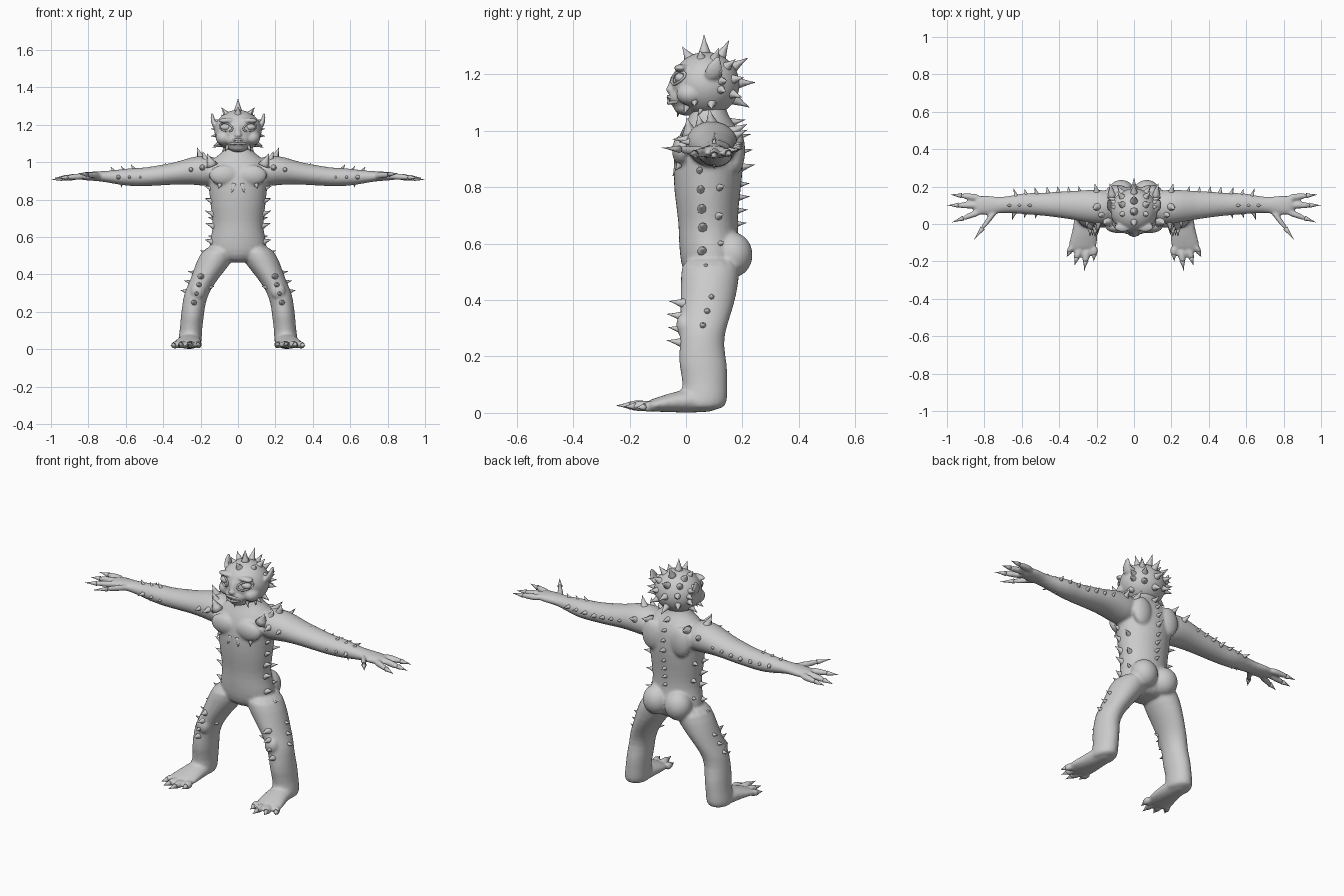
import bpy, bmesh, math, random
from mathutils import Vector, Matrix

if "Cube" in bpy.data.objects:
    bpy.data.objects.remove(bpy.data.objects["Cube"])
random.seed(4)
X, Y, Z = Vector((1, 0, 0)), Vector((0, 1, 0)), Vector((0, 0, 1))
SIDES = (1, -1)

skin = bpy.data.materials.new("plain grey")
skin.use_nodes = True
GREY = (0.6, 0.6, 0.6, 1)
skin.diffuse_color = GREY
skin.node_tree.nodes["Principled BSDF"].inputs["Base Color"].default_value = GREY


def flip(p, s):
    return Vector((p[0] * s, p[1], p[2]))


def loft(bm, rings, u, v, s=1, n=16):
    """Closed skin over elliptical rings given as x, y, z, half width, half depth."""
    loops = []
    for x, y, z, a, b in rings:
        turn = [2 * math.pi * i / n for i in range(n)]
        loops.append([bm.verts.new(flip(Vector((x, y, z)) + u * a * math.cos(t)
                                        + v * b * math.sin(t), s)) for t in turn])
    for low, high in zip(loops, loops[1:]):
        for i in range(n):
            j = (i + 1) % n
            bm.faces.new((low[i], low[j], high[j], high[i]))
    bm.faces.new(loops[0])
    bm.faces.new(loops[-1])


def blob(bm, centre, radii, s=1):
    m = Matrix.Translation(flip(centre, s)) @ Matrix.Diagonal((*radii, 1))
    bmesh.ops.create_uvsphere(bm, u_segments=24, v_segments=14, radius=1, matrix=m)


def spike(bm, base, tip, r, n=8):
    """Flared thorn with a sharp point."""
    base, tip = Vector(base), Vector(tip)
    rot = (tip - base).to_track_quat('Z', 'Y')
    loops = []
    for f, k in ((0, 1), (0.3, 0.62), (0.65, 0.27)):
        c = base.lerp(tip, f)
        loops.append([bm.verts.new(c + rot @ Vector((math.cos(t), math.sin(t), 0)) * r * k)
                      for t in (2 * math.pi * i / n for i in range(n))])
    point = bm.verts.new(tip)
    for low, high in zip(loops, loops[1:]):
        for i in range(n):
            bm.faces.new((low[i], low[(i + 1) % n], high[(i + 1) % n], high[i]))
    for i in range(n):
        bm.faces.new((loops[-1][i], loops[-1][(i + 1) % n], point))
    bm.faces.new(loops[0])


def row(bm, start, end, count, direction, length, r, sides=SIDES):
    """Line of slightly uneven thorns, mirrored."""
    d = Vector(direction).normalized()
    for k in range(count):
        p = Vector(start).lerp(Vector(end), k / max(1, count - 1))
        size = length * random.uniform(0.8, 1.15)
        for s in sides:
            spike(bm, flip(p - d * 0.03, s), flip(p + d * size, s), r)


def finish(bm, name, voxel=0):
    bmesh.ops.recalc_face_normals(bm, faces=bm.faces)
    for f in bm.faces:
        f.smooth = True
    me = bpy.data.meshes.new(name)
    bm.to_mesh(me)
    bm.free()
    ob = bpy.data.objects.new(name, me)
    bpy.context.collection.objects.link(ob)
    me.materials.append(skin)
    if voxel:
        ob.modifiers.new("round", 'SUBSURF').levels = 1
        ob.modifiers["round"].render_levels = 1
        fuse = ob.modifiers.new("fuse", 'REMESH')
        fuse.mode, fuse.voxel_size, fuse.use_smooth_shade = 'VOXEL', voxel, True
        soft = ob.modifiers.new("soften", 'SMOOTH')
        soft.factor, soft.iterations = 0.5, 4
    return ob


def fold(name, pts, depth, cyclic=False):
    """Rounded strip of skin along a path."""
    cu = bpy.data.curves.new(name, 'CURVE')
    cu.dimensions, cu.bevel_depth, cu.bevel_resolution = '3D', depth, 2
    cu.use_fill_caps = True
    sp = cu.splines.new('POLY')
    sp.points.add(len(pts) - 1)
    for q, p in zip(sp.points, pts):
        q.co = (*p, 1)
    sp.use_cyclic_u, sp.use_smooth = cyclic, True
    ob = bpy.data.objects.new(name, cu)
    bpy.context.collection.objects.link(ob)
    cu.materials.append(skin)


# Torso, arms, legs and feet fused into one skin
body, claws = bmesh.new(), bmesh.new()
loft(body, [(0, .09, .46, .07, .07), (0, .085, .5, .15, .1), (0, .09, .56, .16, .115),
            (0, .08, .62, .142, .108), (0, .078, .68, .137, .107), (0, .075, .76, .15, .117),
            (0, .078, .85, .158, .127), (0, .08, .93, .17, .125), (0, .085, .99, .17, .11),
            (0, .085, 1.03, .12, .085), (0, .08, 1.06, .072, .065), (0, .08, 1.12, .068, .06)], X, Y)
for s in SIDES:
    loft(body, [(.1, .09, .95, .09, .08), (.18, .09, .955, .095, .085), (.25, .095, .955, .09, .075),
                (.33, .1, .94, .077, .06), (.42, .105, .93, .07, .056), (.5, .105, .92, .06, .05),
                (.58, .11, .92, .06, .05), (.66, .105, .92, .046, .037), (.73, .1, .925, .042, .028),
                (.79, .1, .925, .057, .024), (.86, .1, .925, .05, .02)], Y, Z, s)
    loft(body, [(.09, .09, .56, .085, .11), (.12, .085, .48, .1, .105), (.155, .08, .42, .085, .102),
                (.195, .07, .35, .07, .092), (.222, .06, .3, .068, .084), (.237, .055, .24, .062, .078),
                (.245, .06, .17, .063, .09), (.252, .07, .1, .06, .077), (.258, .06, .04, .066, .09),
                (.26, .055, .008, .06, .08)], X, Y, s)
    loft(body, [(.258, .12, .035, .05, .03), (.258, .05, .045, .06, .045), (.262, -.03, .04, .066, .04),
                (.272, -.1, .03, .08, .026), (.28, -.15, .022, .075, .018)], X, Z, s)
    blob(body, (.068, .165, .56), (.075, .072, .08), s)      # buttock
    blob(body, (.075, -.015, .93), (.08, .035, .055), s)     # chest muscle
    blob(body, (.09, .175, .93), (.06, .035, .085), s)       # shoulder blade
    blob(body, (.215, -.005, .31), (.04, .03, .045), s)      # kneecap

    # Fingers and toes, each ending in a claw
    for base, tip in (((.82, .14, .925), (.985, .158, .915)), ((.84, .1, .925), (1, .1, .905)),
                      ((.81, .07, .925), (.975, .008, .915)), ((.73, .085, .925), (.858, -.088, .94))):
        a, b = Vector(base), Vector(tip)
        mid, knuckle = a.lerp(b, .7), a.lerp(b, .35)
        wide = X if abs(b.y - a.y) > abs(b.x - a.x) else Y
        loft(body, [(*a, .022, .02), (*knuckle, .019, .018), (*mid, .014, .015)], wide, Z, s, 10)
        spike(claws, flip(a.lerp(b, .62), s), flip(b, s), .014)
    for base, tip in (((.212, -.12, .026), (.215, -.2, .02)), ((.25, -.13, .026), (.266, -.25, .026)),
                      ((.29, -.13, .026), (.318, -.222, .022)), ((.325, -.11, .024), (.36, -.178, .018))):
        a, b = Vector(base), Vector(tip)
        loft(body, [(*a, .024, .022), (*a.lerp(b, .4), .022, .022), (*a.lerp(b, .7), .014, .015)], X, Z, s, 10)
        spike(claws, flip(a.lerp(b, .55), s), flip(b, s), .015)
finish(body, "body", 0.008)
finish(claws, "claws")

# Head with muzzle, cheeks, brows, nose and ears
SKULL, SIZE = Vector((0, .07, 1.165)), Vector((.128, .122, .115))
head = bmesh.new()
blob(head, SKULL, SIZE)
blob(head, (0, -.01, 1.118), (.065, .052, .045))
blob(head, (0, .005, 1.085), (.055, .05, .032))
blob(head, (0, -.056, 1.146), (.02, .016, .014))
loft(head, [(0, -.03, 1.21, .016, .015), (0, -.045, 1.18, .014, .015), (0, -.054, 1.145, .018, .014)], X, Y)
for s in SIDES:
    blob(head, (.075, .015, 1.13), (.045, .05, .04), s)
    blob(head, (.06, -.018, 1.222), (.045, .025, .014), s)
    loft(head, [(.11, .09, 1.175, .018, .02), (.126, .095, 1.2, .016, .034), (.136, .1, 1.23, .012, .03),
                (.14, .115, 1.268, .005, .005)], X, Y, s)
finish(head, "head", 0.006)


def face_y(x, z):
    k = 1 - (x / SIZE.x) ** 2 - ((z - SKULL.z) / SIZE.z) ** 2
    return SKULL.y - SIZE.y * math.sqrt(max(k, 0))


# Eyes and eyelids
eyes = bmesh.new()
for s, side in zip(SIDES, ("left", "right")):
    blob(eyes, (.064, -.018, 1.187), (.03, .022, .019), s)
    lid = []
    for i in range(20):
        t = 2 * math.pi * i / 20
        x, z = .064 + .034 * math.cos(t), 1.187 + .021 * math.sin(t) + .007 * math.cos(t)
        lid.append(flip((x, face_y(x, z) - .002, z), s))
    fold(side + "_eyelid", lid, .005, True)
finish(eyes, "eyes")

# Lips and teeth
teeth = bmesh.new()
for name, z, bend in (("upper_lip", 1.121, -.012), ("lower_lip", 1.098, .006)):
    fold(name, [(.052 * k, -.062 + .036 * k * k, z + bend * k * k)
                for k in (i / 6 for i in range(-6, 7))], .006)
for k in (-.75, -.4, 0, .4, .75):
    x, y = .05 * k, -.063 + .034 * k * k
    spike(teeth, (x, y, 1.12), (x, y - .002, 1.1), .006)
finish(teeth, "teeth")

# Thorns over the skull, in a middle row and two rows on each side
thorns = bmesh.new()
for tilt, first, count in ((0, 122, 6), (33, 100, 5), (62, 70, 4)):
    for k in range(count):
        a, p = math.radians(first - 30 * k), math.radians(tilt)
        d = Vector((math.sin(p), math.cos(p) * math.cos(a), math.cos(p) * math.sin(a)))
        reach = (.178 if tilt == 0 else .165) - (.02 if k == 0 else 0)
        for s in SIDES if tilt else (1,):
            spike(thorns, SKULL + flip(d, s) * .1, SKULL + flip(d, s) * reach, .027)
row(thorns, (.105, .03, 1.1), (.11, .09, 1.09), 2, (1, 0, -.5), .035, .024)
row(thorns, (.06, .0, 1.075), (.075, .05, 1.07), 2, (.5, -.4, -1), .025, .02)
row(thorns, (0, -.025, 1.075), (0, -.025, 1.075), 1, (0, -.2, -1), .035, .022, (1,))
finish(thorns, "head_thorns")

# Thorns on spine, shoulders, flanks and limbs
thorns = bmesh.new()
row(thorns, (0, .165, 1.03), (0, .195, .87), 4, (0, 1, .2), .05, .028, (1,))
row(thorns, (0, .19, .81), (0, .18, .67), 4, (0, 1, .1), .042, .025, (1,))
row(thorns, (.15, .01, 1.01), (.2, .09, 1.03), 3, (.4, -.2, 1), .05, .035)
row(thorns, (.12, .17, 1.0), (.2, .17, .98), 2, (.2, 1, .5), .05, .032)
row(thorns, (.19, .01, .97), (.25, .02, .96), 2, (.1, -1, 0), .055, .03)
row(thorns, (.145, .05, .86), (.135, .06, .66), 4, (1, -.1, .35), .04, .03)
row(thorns, (.14, .12, .8), (.13, .12, .6), 3, (1, .5, .2), .035, .025)
row(thorns, (.1, -.03, .87), (.03, -.04, .85), 2, (.3, -.7, -1), .015, .025)
row(thorns, (.155, .06, .58), (.2, .08, .46), 3, (1, 0, .3), .03, .025)
row(thorns, (.235, .09, .41), (.28, .06, .31), 3, (1, 0, .2), .03, .027)
row(thorns, (.195, -.02, .39), (.235, -.02, .25), 4, (0, -1, .15), .045, .028)
row(thorns, (.155, .02, .33), (.155, .02, .33), 1, (-1, -.3, .2), .03, .025)
row(thorns, (.29, .165, .95), (.46, .165, .93), 4, (.15, 1, .2), .04, .028)
row(thorns, (.52, .16, .93), (.63, .145, .93), 3, (.3, 1, .1), .045, .025)
row(thorns, (.3, .1, .985), (.38, .1, .975), 2, (.5, .1, 1), .03, .026)
row(thorns, (.55, .1, .955), (.66, .1, .945), 3, (.7, 0, 1), .04, .027)
row(thorns, (.52, .06, .92), (.64, .06, .92), 3, (.3, -1, 0), .035, .025)
row(thorns, (.62, .1, .89), (.62, .1, .89), 1, (.2, 0, -1), .03, .027)
finish(thorns, "body_thorns")
